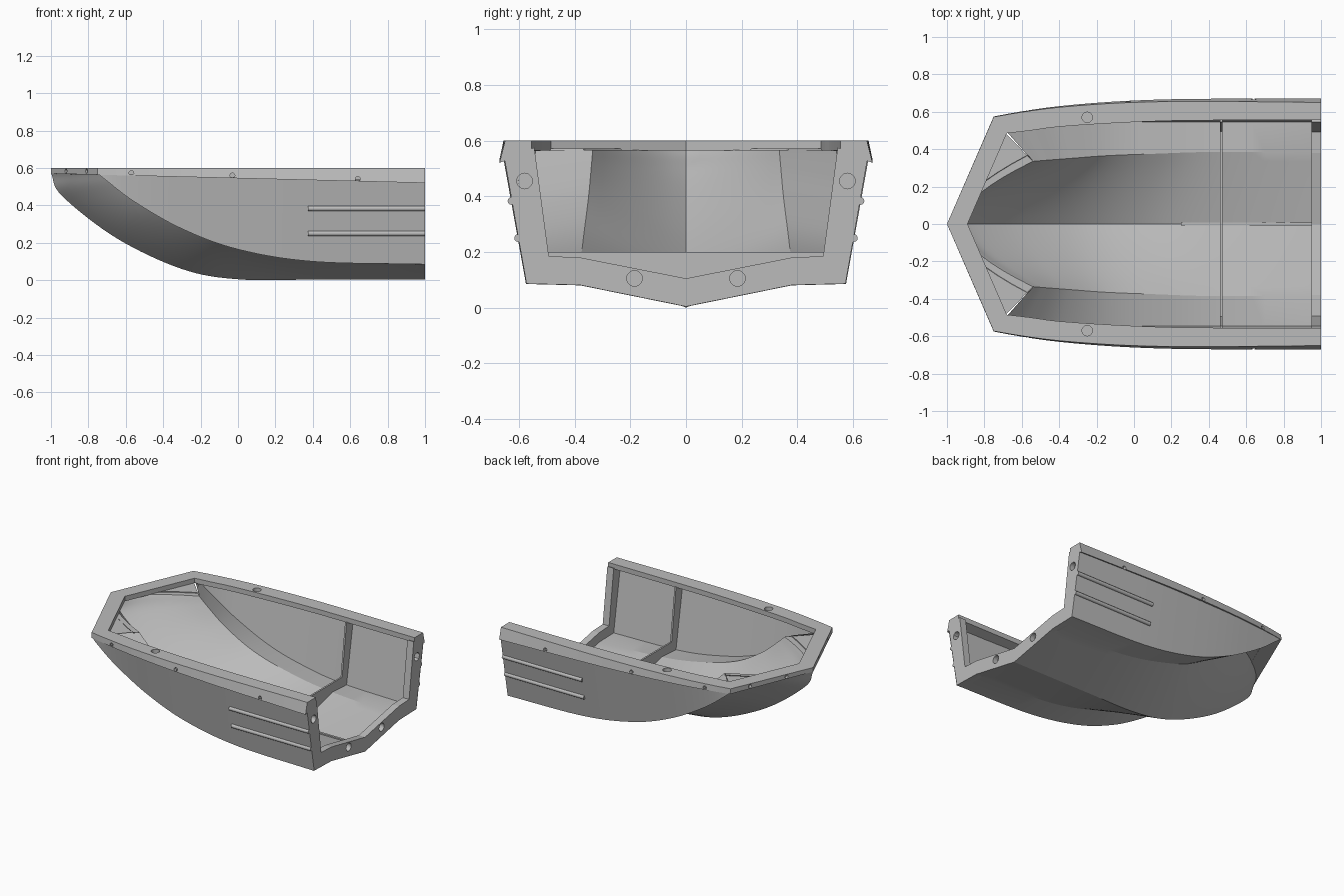
import bpy, bmesh, math
from mathutils import Vector, Matrix

if "Cube" in bpy.data.objects:
    bpy.data.objects.remove(bpy.data.objects["Cube"])

GREY = (0.5, 0.5, 0.5, 1)
grey = bpy.data.materials.new("hull grey")
grey.use_nodes = True
grey.diffuse_color = GREY
grey.node_tree.nodes["Principled BSDF"].inputs["Base Color"].default_value = GREY


def finish(name, bm, angle=0):
    """Make the object; flat shading unless a smoothing angle is given."""
    bmesh.ops.recalc_face_normals(bm, faces=bm.faces)
    mesh = bpy.data.meshes.new(name)
    bm.to_mesh(mesh)
    bm.free()
    mesh.materials.append(grey)
    obj = bpy.data.objects.new(name, mesh)
    bpy.context.collection.objects.link(obj)
    if angle:
        bpy.ops.object.select_all(action='DESELECT')
        obj.select_set(True)
        bpy.context.view_layer.objects.active = obj
        bpy.ops.object.shade_smooth_by_angle(angle=math.radians(angle))
    return obj


def smooth_line(pts, steps=8):
    """Smooth curve through the points."""
    p = [Vector(q) for q in pts]
    p = [2 * p[0] - p[1]] + p + [2 * p[-1] - p[-2]]
    out = []
    for a, b, c, d in zip(p, p[1:], p[2:], p[3:]):
        for i in range(steps):
            t = i / steps
            out.append(b + t / 2 * (c - a + t * (2 * a - 5 * b + 4 * c - d
                                                + t * (3 * (b - c) + d - a))))
    return out + [p[-2]]


def loft(bm, lines, close=False):
    rows = [[bm.verts.new(v) for v in line] for line in lines]
    if close:
        rows.append(rows[0])
    for r, s in zip(rows, rows[1:]):
        for i in range(len(r) - 1):
            bm.faces.new((r[i], r[i + 1], s[i + 1], s[i]))


def bulge(a, b, push=(-.07, 0, 0), count=8):
    """Lines from a up to, not including, b, swelling towards the bow."""
    n = len(a) - 1
    return [[p.lerp(q, k / count) + Vector(push) * (i / n) ** 2 * 4 * k / count * (1 - k / count)
             for i, (p, q) in enumerate(zip(a, b))] for k in range(count)]


def skin(name, keel, chine, *others):
    """Half shell, mirrored with a sharp crease along the keel."""
    bm = bmesh.new()
    rows = bulge(keel, chine) + [chine, *others]
    port = [[(x, -y, z) for x, y, z in row] for row in rows[:0:-1]]
    loft(bm, port + rows)
    return finish(name, bm, 14)


def prism(name, outline, x0, x1, angle=0):
    bm = bmesh.new()
    loft(bm, [[(x0, y, z), (x1, y, z)] for y, z in outline], close=True)
    bmesh.ops.holes_fill(bm, edges=bm.edges)
    return finish(name, bm, angle)


def cut(target, spots, direction, radius, depth):
    """Drill round holes at the spots along the direction."""
    bm = bmesh.new()
    turn = Vector(direction).to_track_quat('Z', 'Y').to_matrix().to_4x4()
    for s in spots:
        bmesh.ops.create_cone(bm, cap_ends=True, segments=20, radius1=radius, radius2=radius,
                              depth=depth, matrix=Matrix.Translation(s) @ turn)
    cutter = finish(target.name + "_cutter", bm)
    cutter.hide_render = True
    cutter.hide_set(True)
    cutter.display_type = 'WIRE'
    mod = target.modifiers.new("holes", 'BOOLEAN')
    mod.operation = 'DIFFERENCE'
    mod.object = cutter
    mod.solver = 'EXACT'


# Outer skin: keel, valley beside the centre hull, chine, sheer
keel = smooth_line([(1, 0, .003), (.4, 0, .003), (0, 0, .005), (-.3, 0, .06),
                    (-.65, 0, .225), (-.94, 0, .45), (-1, 0, .572)])
valley = smooth_line([(1, .38, .08), (.4, .39, .105), (0, .39, .19), (-.2, .385, .275),
                      (-.4, .375, .4), (-.52, .37, .52), (-.57, .368, .572)])
chine = smooth_line([(1, .575, .085), (.4, .575, .1), (0, .575, .165), (-.3, .577, .275),
                     (-.55, .58, .417), (-.7, .579, .53), (-.75, .573, .572)])
sheer = smooth_line([(1, .655, .53), (.4, .655, .54), (0, .645, .55), (-.3, .63, .56),
                     (-.55, .603, .567), (-.7, .582, .572), (-.75, .573, .573)])
skin("outer_hull", keel, valley, chine, sheer)

# Thin inner skin: floor, ridge, wall foot, wall top
floor = smooth_line([(1, 0, .035), (.4, 0, .035), (0, 0, .038), (-.3, 0, .095),
                     (-.62, 0, .25), (-.9, 0, .455), (-.96, 0, .567)])
ridge = smooth_line([(1, .38, .11), (.43, .385, .14), (.1, .375, .2), (-.15, .365, .28),
                     (-.35, .35, .4), (-.48, .34, .51), (-.54, .335, .567)])
foot = smooth_line([(1, .545, .115), (.43, .545, .13), (.1, .545, .18), (-.15, .547, .25),
                    (-.4, .55, .365), (-.58, .55, .475), (-.7, .54, .567)])
top = smooth_line([(1, .62, .56), (.43, .62, .56), (.1, .615, .56), (-.15, .605, .565),
                   (-.4, .585, .567), (-.58, .56, .567), (-.7, .54, .568)])
skin("inner_hull", floor, ridge, foot, top)

# Bow shelves between the inner skin and the gunwale
edge = [line[-1] for line in bulge(floor, ridge)] + [ridge[-1]]
for s, word in ((-1, "right"), (1, "left")):
    bm = bmesh.new()
    loft(bm, [[(v.x, s * v.y, .567) for v in edge],
              [Vector((-.92, 0, .567)).lerp(Vector((-.7, s * .5, .567)), i / 8)
               for i in range(9)]])
    finish("bow_shelf_" + word, bm)

# Gunwale rim, with its round holes
half = [(1, .67, 1, .555), (.5, .67, .5, .555), (.2, .667, .2, .552), (-.1, .655, -.1, .54),
        (-.4, .63, -.4, .52), (-.6, .602, -.55, .5), (-.75, .575, -.68, .485)]
half = [tuple(p) for p in smooth_line(half, 3)]
path = half + [(-1, 0, -.89, 0)] + [(a, -b, c, -d) for a, b, c, d in reversed(half)]


def rim_section(a, b, c, d):
    lean = math.copysign(.01 * (1 + a), b)
    return [(a, b, .545 - .025 * a), (a, b - lean, .6), (c, d, .6), (c, d, .565)]


bm = bmesh.new()
loft(bm, list(zip(*[rim_section(*p) for p in path])), close=True)
bmesh.ops.holes_fill(bm, edges=bm.edges)
rim = finish("gunwale", bm)
cut(rim, [(-.25, s * .57, .6) for s in (-1, 1)], (0, 0, 1), .028, .05)
for s in (-1, 1):
    cut(rim, [(-.57, s * .607, .572), (-.03, s * .66, .56), (.64, s * .668, .541)],
        (0, s, 0), .013, .05)
    cut(rim, [(-.92, s * .184, .583), (-.81, s * .437, .583)], (-.92, s * .4, 0), .012, .04)

# Aft joining frame with bolt holes
out = [(0, .004), (.38, .081), (.573, .086), (.653, .54)]
ins = [(.545, .575), (.493, .185), (.38, .18), (0, .105)]
starboard = [(-y, z) for y, z in ins[-2::-1] + out[:0:-1]]
frame = prism("aft_frame", out + ins + starboard, .95, 1)
cut(frame, [(1, s * y, z) for s in (-1, 1) for y, z in ((.58, .455), (.185, .105))],
    (1, 0, 0), .028, .07)

# Thin rib amidships: floor plate and two uprights
plate = [(.58, .2), (.56, .115), (.39, .115), (0, .02)]
prism("floor_rib", plate + [(-y, z) for y, z in plate[-2::-1]], .46, .472)
for s, word in ((-1, "right"), (1, "left")):
    prism("side_rib_" + word, [(s * y, z) for y, z in
                               ((.495, .195), (.58, .195), (.635, .56), (.545, .57))], .46, .472)
    # Spray rails on the topsides
    for n, (y, z) in enumerate(((.627, .383), (.603, .25))):
        ring = [(s * y + .014 * math.cos(k * math.pi / 6), z + .014 * math.sin(k * math.pi / 6))
                for k in range(12)]
        prism(f"spray_rail_{word}_{n + 1}", ring, .375, 1, 35)

# Keel batten on the floor
prism("keel_batten", [(-.008, .02), (.008, .02), (.008, .045), (-.008, .045)], .25, .96)
